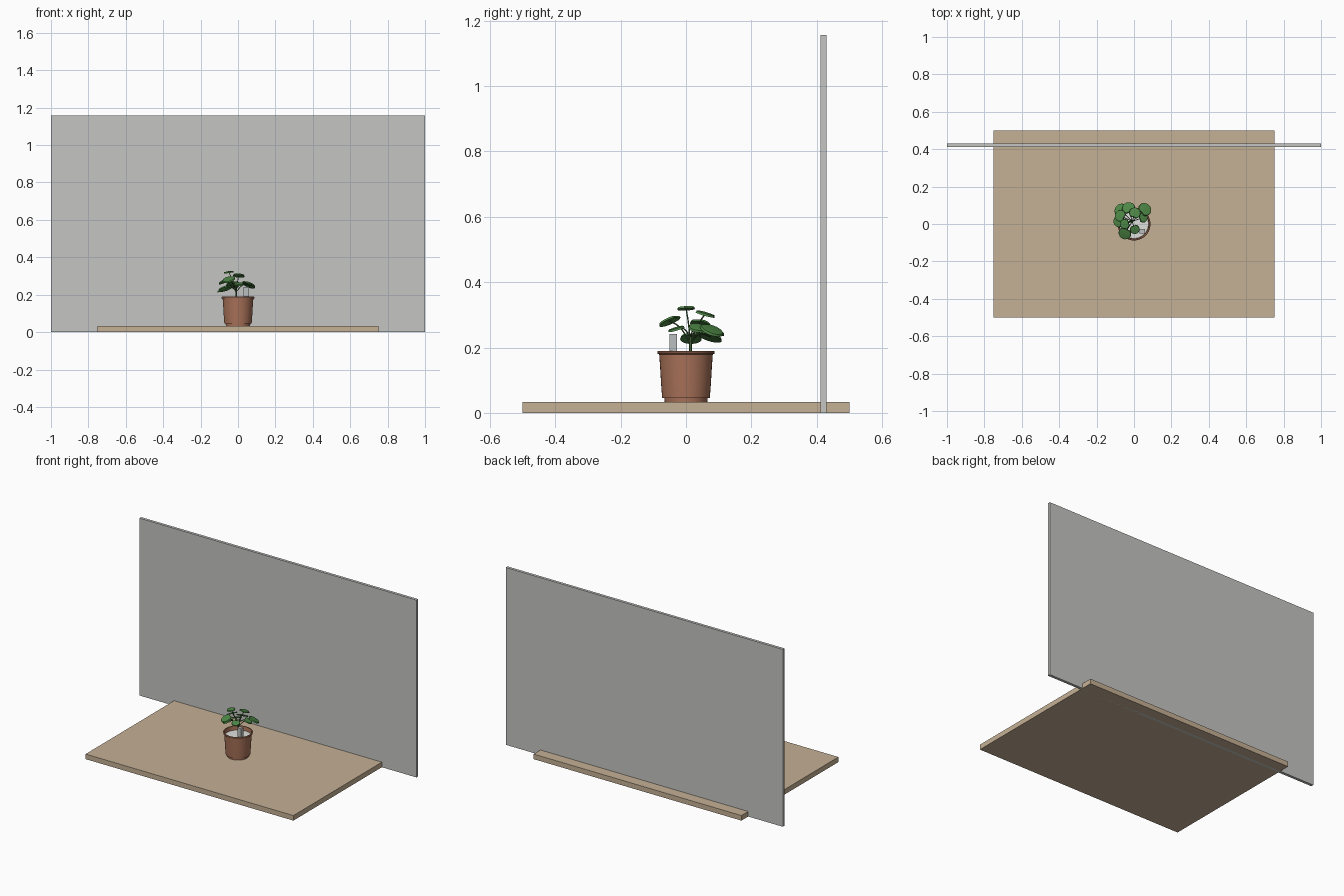
import bpy, bmesh, math
from mathutils import Vector

cube = bpy.data.objects.get("Cube")
if cube:
    bpy.data.objects.remove(cube, do_unlink=True)


def material(name, rgb):
    m = bpy.data.materials.new(name)
    m.use_nodes = True
    m.diffuse_color = (*rgb, 1)
    m.node_tree.nodes["Principled BSDF"].inputs["Base Color"].default_value = (*rgb, 1)
    return m


WOOD = material("light wood", (0.56, 0.44, 0.30))
WALL = material("wall grey", (0.56, 0.56, 0.55))
CLAY = material("terracotta", (0.40, 0.17, 0.10))
SOIL = material("pale gravel", (0.75, 0.75, 0.73))
LEAF = material("leaf green", (0.075, 0.24, 0.06))
STEM = material("stem green", (0.05, 0.12, 0.035))
METAL = material("marker grey", (0.50, 0.52, 0.52))


def finish(name, bm, mat, smooth=False):
    bmesh.ops.recalc_face_normals(bm, faces=bm.faces)
    mesh = bpy.data.meshes.new(name)
    bm.to_mesh(mesh)
    bm.free()
    mesh.materials.append(mat)
    obj = bpy.data.objects.new(name, mesh)
    bpy.context.collection.objects.link(obj)
    if smooth:
        bpy.ops.object.select_all(action='DESELECT')
        obj.select_set(True)
        bpy.context.view_layer.objects.active = obj
        bpy.ops.object.shade_smooth_by_angle(angle=math.radians(35))
    return obj


def box(name, lo, hi, mat):
    bm = bmesh.new()
    bmesh.ops.create_cube(bm, size=1)
    for v in bm.verts:
        v.co = Vector([(a + b) / 2 + c * (b - a) for a, b, c in zip(lo, hi, v.co)])
    return finish(name, bm, mat)


def lathe(name, profile, mat, sides=40):
    bm = bmesh.new()
    verts = [bm.verts.new((r, 0, z)) for r, z in profile]
    edges = [bm.edges.new(pair) for pair in zip(verts, verts[1:])]
    bmesh.ops.spin(bm, geom=verts + edges, cent=(0, 0, 0), axis=(0, 0, 1),
                   angle=math.tau, steps=sides)
    bmesh.ops.remove_doubles(bm, verts=bm.verts, dist=1e-5)
    return finish(name, bm, mat, True)


def stalk(name, points, radius):
    curve = bpy.data.curves.new(name, 'CURVE')
    curve.dimensions = '3D'
    curve.bevel_depth = radius
    curve.bevel_resolution = 1
    curve.resolution_u = 6
    curve.use_fill_caps = True
    spline = curve.splines.new('BEZIER')
    spline.bezier_points.add(len(points) - 1)
    for bp, p in zip(spline.bezier_points, points):
        bp.co = p
        bp.handle_left_type = bp.handle_right_type = 'AUTO'
    curve.materials.append(STEM)
    obj = bpy.data.objects.new(name, curve)
    bpy.context.collection.objects.link(obj)


def leaf(name, center, radius, normal):
    # round, gently domed blade with a notch on the stalk side
    bm = bmesh.new()
    bmesh.ops.create_cone(bm, cap_ends=True, cap_tris=True, segments=18,
                          radius1=radius, radius2=radius * 0.93, depth=0.006)
    for v in bm.verts:
        if v.co.x < -radius * 0.9:
            v.co.x *= 0.82
        v.co.z -= 0.12 * v.co.xy.length_squared / radius
    outward = Vector((normal.x, normal.y, 0)).normalized()
    side = normal.cross(outward).normalized()
    along = side.cross(normal)
    for v in bm.verts:
        v.co = center + along * v.co.x + side * v.co.y + normal * v.co.z
    finish(name, bm, LEAF, True)


# Table top and backing wall
box("table_top", (-0.75, -0.5, 0), (0.75, 0.5, 0.033), WOOD)
box("back_wall", (-1, 0.412, 0), (1, 0.43, 1.157), WALL)

# Pot with stepped foot and rolled rim, filled with gravel
lathe("plant_pot", [(0, 0.033), (0.065, 0.033), (0.066, 0.046), (0.073, 0.046),
                    (0.076, 0.085), (0.079, 0.137), (0.082, 0.179), (0.087, 0.181),
                    (0.088, 0.187), (0.086, 0.19), (0.08, 0.19), (0.076, 0.155),
                    (0, 0.155)], CLAY)
lathe("gravel", [(0, 0.166), (0.0775, 0.164), (0.0765, 0.157), (0, 0.157)], SOIL)

# Upright plant marker
box("plant_marker", (0.03, -0.05, 0.16), (0.058, -0.028, 0.242), METAL)

# Stem and leaves: position, blade radius, outward lean
ROOT = Vector((-0.008, 0.014, 0.16))
CROWN = Vector((-0.01, 0.014, 0.235))
stalk("main_stem", [ROOT, CROWN], 0.0045)
LEAVES = [
    (-0.05, 0.0, 0.323, 0.027, 0.15), (0.005, 0.06, 0.306, 0.031, 0.3),
    (-0.05, -0.052, 0.285, 0.035, 0.5), (-0.075, 0.045, 0.275, 0.032, 0.5),
    (0.06, 0.08, 0.257, 0.037, 0.55), (-0.07, 0.075, 0.237, 0.038, 0.45),
    (-0.083, 0.015, 0.232, 0.033, 0.5), (-0.03, 0.088, 0.258, 0.035, 0.55),
    (0.005, -0.03, 0.26, 0.026, 0.3), (0.05, 0.035, 0.263, 0.027, 0.5),
]
for i, (x, y, z, radius, lean) in enumerate(LEAVES, 1):
    center = Vector((x, y, z))
    out = Vector((x - CROWN.x, y - CROWN.y, 0)).normalized()
    normal = (Vector((0, 0, 1)) + out * lean).normalized()
    leaf(f"leaf_{i}", center, radius, normal)
    start = ROOT.lerp(CROWN, 0.55 + 0.04 * i)
    bend = start.lerp(center, 0.5) + Vector((0, 0, 0.014))
    stalk(f"leaf_stalk_{i}", [start, bend, center - normal * 0.003], 0.0022)
